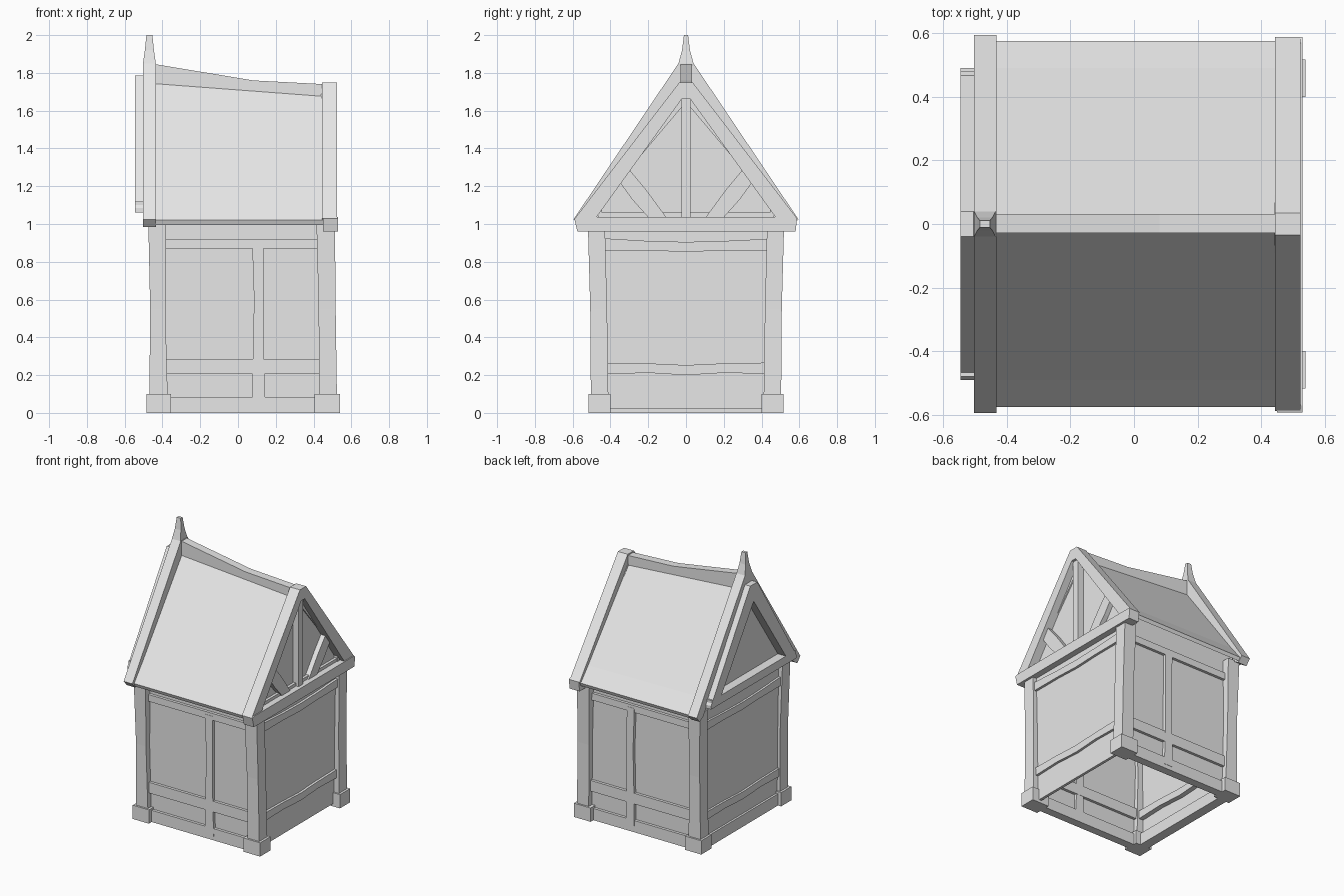
import bpy
import bmesh

cube = bpy.data.objects.get("Cube")
if cube:
    bpy.data.objects.remove(cube, do_unlink=True)

grey = bpy.data.materials.new("plain_grey")
grey.use_nodes = True
GREY = (0.8, 0.8, 0.8, 1)
grey.diffuse_color = GREY
grey.node_tree.nodes["Principled BSDF"].inputs["Base Color"].default_value = GREY


def loft(name, rings):
    """Skin a closed solid through rings with equal point counts."""
    bm = bmesh.new()
    loops = [[bm.verts.new(p) for p in ring] for ring in rings]
    n = len(loops[0])
    for a, b in zip(loops, loops[1:]):
        for i in range(n):
            j = (i + 1) % n
            bm.faces.new((a[i], a[j], b[j], b[i]))
    bm.faces.new(loops[0][::-1])
    bm.faces.new(loops[-1])
    bmesh.ops.recalc_face_normals(bm, faces=bm.faces)
    mesh = bpy.data.meshes.new(name)
    bm.to_mesh(mesh)
    bm.free()
    mesh.materials.append(grey)
    ob = bpy.data.objects.new(name, mesh)
    bpy.context.collection.objects.link(ob)
    return ob


def rect(x0, x1, y0, y1, z):
    return [(x0, y0, z), (x1, y0, z), (x1, y1, z), (x0, y1, z)]


def box(name, x0, x1, y0, y1, z0, z1):
    return loft(name, [rect(x0, x1, y0, y1, z0), rect(x0, x1, y0, y1, z1)])


def slab(name, outline, x0, x1):
    """Extrude a (y, z) outline along x."""
    return loft(name, [[(x, y, z) for y, z in outline] for x in (x0, x1)])


def end_rail(name, x0, x1, stations):
    """Wavy rail along y from (y, bottom, top) stations."""
    return loft(name, [[(x0, y, b), (x1, y, b), (x1, y, t), (x0, y, t)]
                       for y, b, t in stations])


SIDES = (("front", -1), ("back", 1))

for side, s in SIDES:
    # Corner posts with a slight bow, standing on base blocks
    for end, base, rows in (
        ("right", (-0.485, -0.355),
         ((0, -0.47, -0.37), (0.55, -0.465, -0.385), (1.02, -0.475, -0.38))),
        ("left", (0.405, 0.54),
         ((0, 0.43, 0.525), (0.55, 0.427, 0.517), (1.02, 0.415, 0.513))),
    ):
        depth = ((0.41, 0.503), (0.418, 0.507), (0.43, 0.52))
        loft(f"{side}_{end}_post",
             [rect(x0, x1, s * y0, s * y1, z)
              for (z, x0, x1), (y0, y1) in zip(rows, depth)])
        box(f"{side}_{end}_base", *base, s * 0.40, s * 0.517, 0, 0.1)

    # Long wall with its framing timbers
    box(f"{side}_wall", -0.44, 0.49, s * 0.445, s * 0.465, 0.02, 1.1)
    for part, z0, z1 in (("sill", 0, 0.085), ("middle_rail", 0.205, 0.283),
                         ("top_rail", 0.87, 0.92)):
        box(f"{side}_{part}", -0.42, 0.48, s * 0.425, s * 0.485, z0, z1)
    loft(f"{side}_stud",
         [rect(x0, x1, s * 0.427, s * 0.487, z)
          for z, x0, x1 in ((0.03, 0.075, 0.145), (0.28, 0.078, 0.138),
                            (0.6, 0.085, 0.137), (0.9, 0.075, 0.135))])

    # Roof slope with a slight flare at the eave
    rings = []
    for x, top in ((-0.46, 1.755), (0.47, 1.685)):
        crease = 1.02 + (top - 1.02) * 0.145
        rings.append([(x, s * y, z) for y, z in (
            (0.575, 1.02), (0.49, crease), (0.02, top),
            (0.0, top - 0.04), (0.48, crease - 0.04), (0.565, 0.995))])
    loft(f"{side}_roof_slope", rings)

    # Barge boards at both gables
    slab(f"{side}_tall_barge_board",
         [(s * y, z) for y, z in ((0.56, 0.985), (0.595, 1.025), (0.04, 1.85),
                                  (0, 1.85), (0, 1.74), (0.03, 1.73), (0.52, 1.01))],
         -0.503, -0.433)
    slab(f"{side}_low_barge_board",
         [(s * y, z) for y, z in ((0.50, 1.0), (0.588, 1.03), (0.035, 1.75),
                                  (0, 1.75), (0, 1.665), (0.02, 1.665))],
         0.444, 0.523)

    # Triangular frame legs on the tall gable
    slab(f"{side}_gable_frame_leg",
         [(s * y, z) for y, z in ((0.49, 1.06), (0.49, 1.085), (0.04, 1.785),
                                  (0, 1.785), (0, 1.66), (0.41, 1.06))],
         -0.545, -0.45)

    # Curved brace in the low gable
    rings = []
    for lo, hi in (((0.10, 1.03), (0.195, 1.03)), ((0.21, 1.18), (0.285, 1.13)),
                   ((0.31, 1.30), (0.365, 1.24))):
        rings.append([(x, s * y, z) for (y, z), x in
                      ((lo, 0.44), (lo, 0.495), (hi, 0.495), (hi, 0.44))])
    loft(f"{side}_gable_brace", rings)

# End walls and wavy rails
LOW = ((-0.43, 0.205, 0.265), (-0.2, 0.212, 0.262), (0, 0.2, 0.253),
       (0.2, 0.212, 0.262), (0.43, 0.207, 0.266))
HIGH = ((-0.45, 0.86, 0.925), (-0.2, 0.86, 0.91), (0, 0.852, 0.905),
        (0.2, 0.86, 0.91), (0.45, 0.86, 0.922))
for end, inner, outer, proud in (("right", -0.425, -0.445, -0.46),
                                 ("left", 0.465, 0.485, 0.503)):
    box(f"{end}_wall", inner, outer, -0.46, 0.46, 0.02, 1.06)
    back = 2 * inner - proud
    end_rail(f"{end}_low_rail", back, proud, LOW)
    end_rail(f"{end}_high_rail", back, proud, HIGH)
box("right_sill", -0.39, -0.46, -0.44, 0.44, 0, 0.085)

# Gable panels
PANEL = ((-0.50, 1.02), (0.50, 1.02), (0.02, 1.70), (-0.02, 1.70))
slab("right_gable_panel", PANEL, -0.48, -0.45)
slab("left_gable_panel", PANEL, 0.44, 0.46)

# Gable timbers
box("gable_frame_beam", -0.545, -0.45, -0.48, 0.48, 1.06, 1.12)
slab("tie_beam", ((-0.575, 0.96), (0.58, 0.96), (0.588, 1.03), (0.57, 1.038),
                  (-0.57, 1.038), (-0.592, 1.03)), 0.45, 0.53)
box("king_post", 0.44, 0.505, -0.025, 0.025, 1.03, 1.68)

# Sagging ridge beam
loft("ridge_beam",
     [[(x, -0.028, b), (x, 0.032, b), (x, 0.032, t), (x, -0.028, t)]
      for x, b, t in ((-0.45, 1.72, 1.848), (0.08, 1.68, 1.76), (0.46, 1.65, 1.74))])

# Finial spike
loft("finial",
     [rect(-0.469 - w, -0.469 + w, -d, d, z)
      for z, w, d in ((1.8, 0.035, 0.04), (1.85, 0.034, 0.04),
                      (1.92, 0.024, 0.021), (2.0, 0.016, 0.011))])
